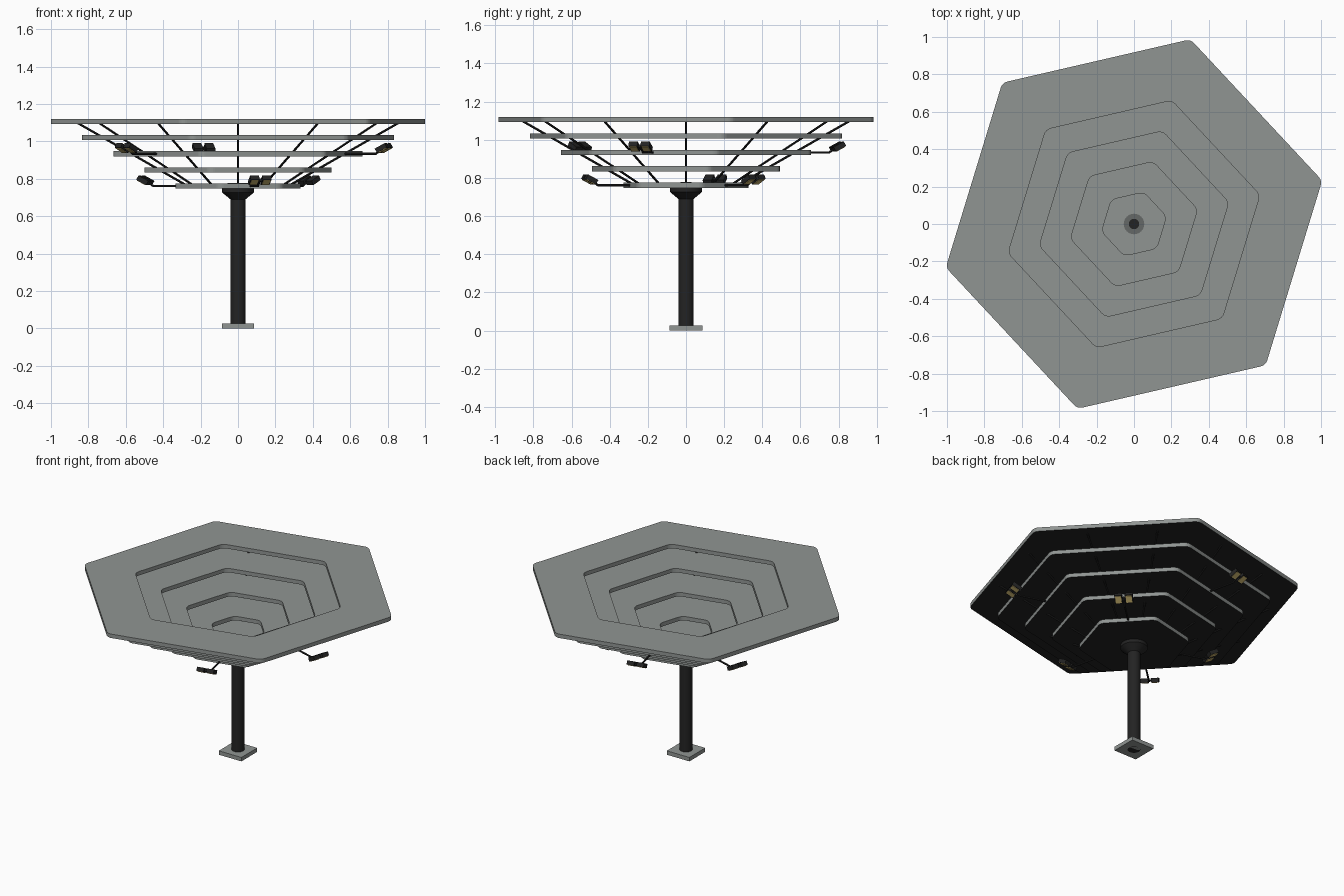
import bpy, bmesh, math
from mathutils import Vector, Matrix

if "Cube" in bpy.data.objects:
    bpy.data.objects.remove(bpy.data.objects["Cube"])


def material(name, rgb):
    m = bpy.data.materials.new(name)
    m.diffuse_color = (*rgb, 1)
    m.use_nodes = True
    m.node_tree.nodes["Principled BSDF"].inputs["Base Color"].default_value = m.diffuse_color
    return m


GREY = material("light grey panel", (0.28, 0.30, 0.29))
DARK = material("near black metal", (0.017, 0.017, 0.017))
MID = material("mid grey drain", (0.13, 0.14, 0.135))
LENS = material("warm yellow lens", (0.60, 0.46, 0.16))
TURN = math.radians(13)   # rotation of the hexagons
FILLET = 0.05


def finish(bm, name, mats, smooth=False):
    bmesh.ops.recalc_face_normals(bm, faces=bm.faces)
    me = bpy.data.meshes.new(name)
    bm.to_mesh(me)
    bm.free()
    ob = bpy.data.objects.new(name, me)
    bpy.context.collection.objects.link(ob)
    for m in mats:
        me.materials.append(m)
    if smooth:
        bpy.ops.object.select_all(action='DESELECT')
        ob.select_set(True)
        bpy.context.view_layer.objects.active = ob
        bpy.ops.object.shade_smooth_by_angle(angle=math.radians(35))
    return ob


def hexagon(extent):
    """Rounded hexagon outline with the given half width in x."""
    c = (extent - FILLET) / math.cos(TURN)
    pts = []
    for k in range(6):
        a = TURN + k * math.pi / 3
        for j in range(7):
            b = a + math.radians(-30 + 10 * j)
            pts.append((c * math.cos(a) + FILLET * math.cos(b),
                        c * math.sin(a) + FILLET * math.sin(b)))
    return pts


def plate(name, outer, hole, z0, z1):
    bm = bmesh.new()

    def loop(ext, z):
        return [bm.verts.new((x, y, z)) for x, y in hexagon(ext)]

    ob_, ot = loop(outer, z0), loop(outer, z1)
    pairs = [(ob_, ot)]
    if hole > 0.06:
        ib, it = loop(hole, z0), loop(hole, z1)
        pairs += [(ot, it), (it, ib), (ib, ob_)]
    else:
        bm.faces.new(ot)
        bm.faces.new(ob_)
    n = len(ot)
    for a, b in pairs:
        for i in range(n):
            j = (i + 1) % n
            bm.faces.new((a[i], a[j], b[j], b[i]))
    bmesh.ops.recalc_face_normals(bm, faces=bm.faces)
    for f in bm.faces:          # dark underside
        f.material_index = 1 if f.normal.z < -0.5 else 0
    return finish(bm, name, [GREY, DARK])


def lathe(name, profile, mat, seg=32):
    bm = bmesh.new()
    rings = [[bm.verts.new((r * math.cos(2 * math.pi * i / seg),
                            r * math.sin(2 * math.pi * i / seg), z))
              for i in range(seg)] for r, z in profile]
    for a, b in zip(rings, rings[1:]):
        for i in range(seg):
            j = (i + 1) % seg
            bm.faces.new((a[i], a[j], b[j], b[i]))
    bm.faces.new(rings[0])
    bm.faces.new(rings[-1])
    return finish(bm, name, [mat], True)


def rod(bm, p, q, r, seg=10):
    p, q = Vector(p), Vector(q)
    d = q - p
    m = Matrix.Translation((p + q) / 2) @ d.to_track_quat('Z', 'Y').to_matrix().to_4x4()
    bmesh.ops.create_cone(bm, cap_ends=True, segments=seg, radius1=r, radius2=r,
                          depth=d.length, matrix=m)


def box(bm, m, size, index=0):
    res = bmesh.ops.create_cube(bm, size=1, matrix=m @ Matrix.Diagonal((*size, 1)))
    for f in {f for v in res['verts'] for f in v.link_faces}:
        f.material_index = index


# stepped hexagonal canopy, each ring overlapping the one below
STEP = 0.0862
for i in range(5):
    top = 1.12 - i * STEP
    plate(f"canopy_ring_{i + 1}", 1 - i / 6, 1 - (i + 2) / 6, top - 0.027, top)

# drain in the middle of the lowest plate
floor = 1.12 - 4 * STEP
lathe("drain_rim", [(0.055, floor - 0.002), (0.055, floor + 0.002)], MID)
lathe("drain_hole", [(0.028, floor), (0.028, floor + 0.003)], DARK)

# column with flared head, and square foot
lathe("column", [(0.04, 0.0), (0.04, 0.69), (0.085, 0.727), (0.085, 0.75)], DARK)
bm = bmesh.new()
box(bm, Matrix.Translation((0, 0, 0.0135)), (0.172, 0.172, 0.027))
finish(bm, "foot_plate", [GREY])

# twelve sloping ribs tying the rings together
bm = bmesh.new()
for k in range(12):
    c, s = math.cos(k * math.pi / 6), math.sin(k * math.pi / 6)
    rod(bm, (0.27 * c, 0.27 * s, 0.762), (0.86 * c, 0.86 * s, 1.10), 0.006)
finish(bm, "ribs", [DARK], True)


# paired spotlights on bent arms, three on each of two rings
def spotlight(name, angle, apothem, z):
    rot = Matrix.Rotation(angle, 4, 'Z')
    bend = apothem + 0.175
    head = Vector((apothem + 0.218, 0, z + 0.031))
    bm = bmesh.new()
    rod(bm, rot @ Vector((apothem - 0.12, 0, z)), rot @ Vector((bend, 0, z)), 0.006)
    rod(bm, rot @ Vector((bend - 0.002, 0, z)), rot @ head, 0.006)
    tilt = rot @ Matrix.Translation(head) @ Matrix.Rotation(math.radians(-28), 4, 'Y')
    box(bm, tilt, (0.014, 0.07, 0.014))
    for side in (-1, 1):
        at = tilt @ Matrix.Translation((0, side * 0.033, 0))
        box(bm, at, (0.062, 0.048, 0.026))
        box(bm, at @ Matrix.Translation((0, 0, -0.014)), (0.05, 0.038, 0.004), 1)
    finish(bm, name, [DARK, LENS])


for k in range(3):
    spotlight(f"upper_spotlight_{k + 1}", math.radians(103 + 120 * k), 0.597,
              1.12 - 2 * STEP - 0.014)
    spotlight(f"lower_spotlight_{k + 1}", math.radians(43 + 120 * k), 0.30,
              1.12 - 4 * STEP - 0.014)
